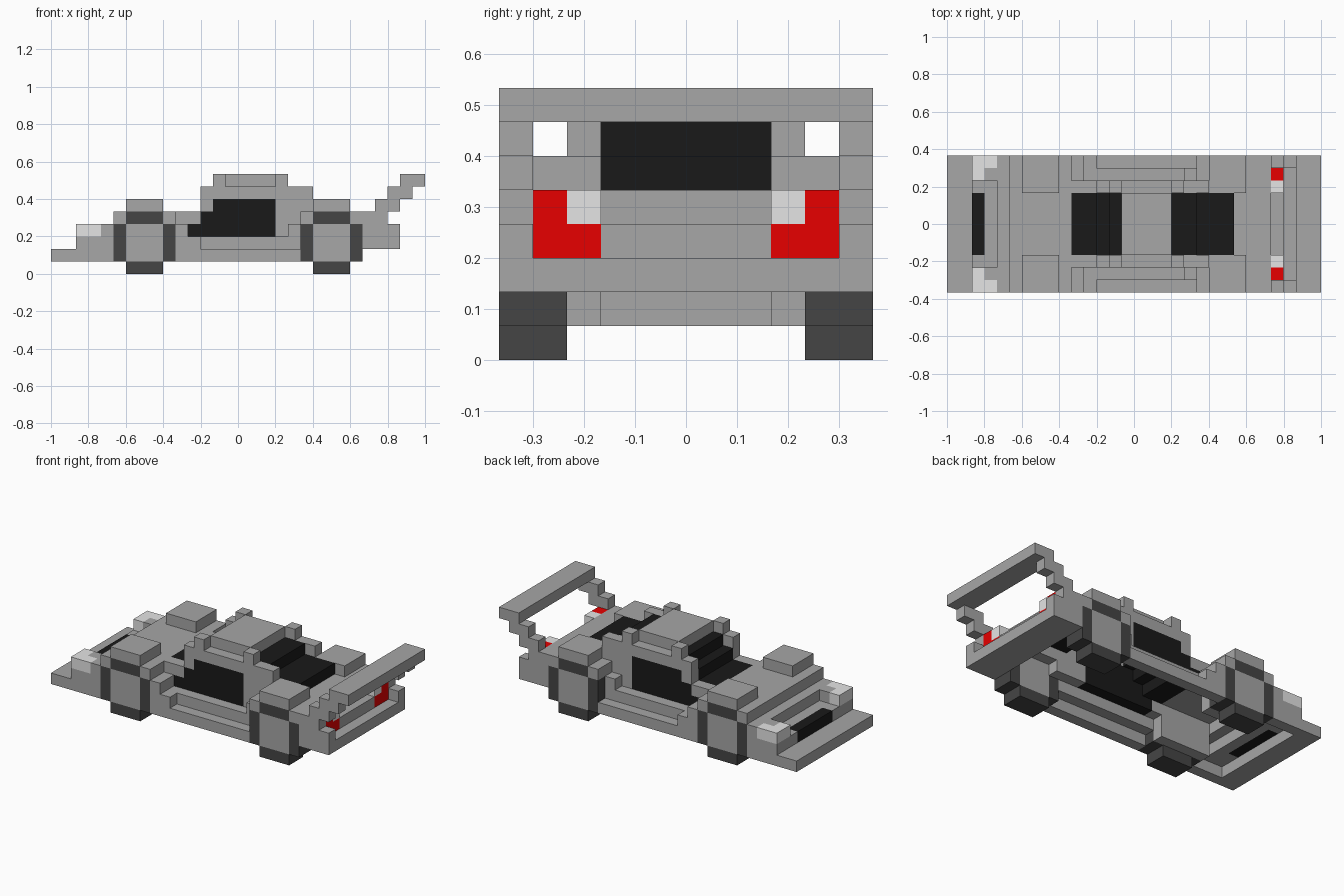
import bpy, bmesh
from mathutils import Matrix, Vector

if "Cube" in bpy.data.objects:
    bpy.data.objects.remove(bpy.data.objects["Cube"])

U = 1 / 15  # one block


def material(name, r, g, b):
    m = bpy.data.materials.new(name)
    m.diffuse_color = (r, g, b, 1)
    m.use_nodes = True
    m.node_tree.nodes["Principled BSDF"].inputs["Base Color"].default_value = m.diffuse_color
    return m


GREY = material("body grey", 0.385, 0.385, 0.385)
LIGHT = material("lamp light grey", 0.78, 0.78, 0.78)
TYRE = material("tyre dark grey", 0.06, 0.06, 0.06)
GLASS = material("window black", 0.01, 0.01, 0.01)
RED = material("tail lamp red", 0.8, 0.0, 0.0)


def part(name, mat, *boxes):
    """Boxes are (x0, x1, y0, y1, z0, z1) in blocks; y0 = 0 spans the middle, others mirror."""
    bm = bmesh.new()
    for x0, x1, y0, y1, z0, z1 in boxes:
        spans = [(-y1, y1)] if y0 == 0 else [(y0, y1), (-y1, -y0)]
        for a, b in spans:
            centre = Vector((x0 + x1, a + b, z0 + z1)) * U / 2
            size = Vector((x1 - x0, b - a, z1 - z0)) * U
            bmesh.ops.create_cube(bm, size=1, matrix=Matrix.Translation(centre) @ Matrix.Diagonal(size.to_4d()))
    me = bpy.data.meshes.new(name)
    bm.to_mesh(me)
    bm.free()
    me.materials.append(mat)
    bpy.context.collection.objects.link(bpy.data.objects.new(name, me))


# Nose, grille and headlamps
part("nose", GREY, (-15, -13, 0, 5.5, 1, 2), (-13, -10, 4.5, 5.5, 1, 3),
     (-11, -10, 0, 5.5, 3, 4), (-12, -11, 0, 4.5, 2, 3),
     (-12, -11, 3.5, 4.5, 3, 4), (-13, -12, 2.5, 4.5, 2, 3))
part("grille", GLASS, (-13, -12, 0, 2.5, 2, 3))
part("headlamps", LIGHT, (-13, -11, 4.5, 5.5, 3, 4), (-13, -12, 3.5, 4.5, 3, 4))

# Hood and inner wheel walls
part("hood", GREY, (-10, -5, 0, 3.5, 4, 5), (-10, -9, 3.5, 5.5, 4, 5), (-6, -5, 3.5, 5.5, 4, 5))
part("wheel_well_walls", GREY, (-10, -5, 2.5, 3.5, 1, 4))

# Wheels and fenders, front and rear
for end, x in (("front", -10), ("rear", 5)):
    part(end + "_tyres", TYRE, (x + 1, x + 4, 3.5, 5.5, 0, 1), (x + 1, x + 4, 3.5, 5.5, 4, 5),
         (x, x + 1, 3.5, 5.5, 1, 4), (x + 4, x + 5, 3.5, 5.5, 1, 4))
    part(end + "_hubs", GREY, (x + 1, x + 4, 3.5, 5.5, 1, 4))
    part(end + "_fenders", GREY, (x + 1, x + 4, 2.5, 5.5, 5, 6))

# Sills and doors
part("sills", GREY, (-5, 5, 4.5, 5.5, 1, 2))
part("doors", GREY, (-3, 5, 3.5, 4.5, 2, 3), (-5, -3, 3.5, 5.5, 2, 3),
     (-5, -4, 3.5, 5.5, 3, 4), (4, 5, 3.5, 4.5, 3, 4), (5, 6, 3.5, 5.5, 4, 5))

# Cabin
part("cabin_frame", GREY, (-5, -4, 2.5, 3.5, 3, 4), (-5, -3, 2.5, 3.5, 4, 5),
     (-3, -2, 2.5, 3.5, 5, 6), (-3, 6, 2.5, 3.5, 6, 7), (3, 6, 2.5, 3.5, 3, 6),
     (-2, -1, 2.5, 3.5, 7, 8), (3, 4, 2.5, 3.5, 7, 8))
part("roof", GREY, (-1, 3, 0, 2.5, 7, 8))
part("side_windows", GLASS, (-4, 3, 2.5, 3.5, 3, 4), (-3, 3, 2.5, 3.5, 4, 5), (-2, 3, 2.5, 3.5, 5, 6))
part("windshield", GLASS, (-5, -3, 0, 2.5, 4, 5), (-3, -2, 0, 2.5, 5, 6), (-2, -1, 0, 2.5, 6, 7))
part("rear_window", GLASS, (3, 5, 0, 2.5, 6, 7), (5, 8, 0, 2.5, 5, 6))

# Tail
part("rear_deck", GREY, (8, 11, 0, 3.5, 4, 5), (9, 11, 3.5, 5.5, 4, 5), (6, 8, 2.5, 3.5, 4, 5))
part("rear_bumper", GREY, (10, 13, 0, 5.5, 2, 3), (10, 13, 4.5, 5.5, 3, 4),
     (11, 12, 4.5, 5.5, 4, 5), (11, 12, 0, 2.5, 3, 4))
part("tail_lamps", RED, (11, 12, 2.5, 4.5, 3, 4), (11, 12, 3.5, 4.5, 4, 5))
part("reverse_lamps", LIGHT, (11, 12, 2.5, 3.5, 4, 5))

# Wing on stepped supports
part("wing_supports", GREY, (11, 13, 4.5, 5.5, 5, 6), (12, 14, 4.5, 5.5, 6, 7))
part("wing", GREY, (13, 15, 0, 5.5, 7, 8))
